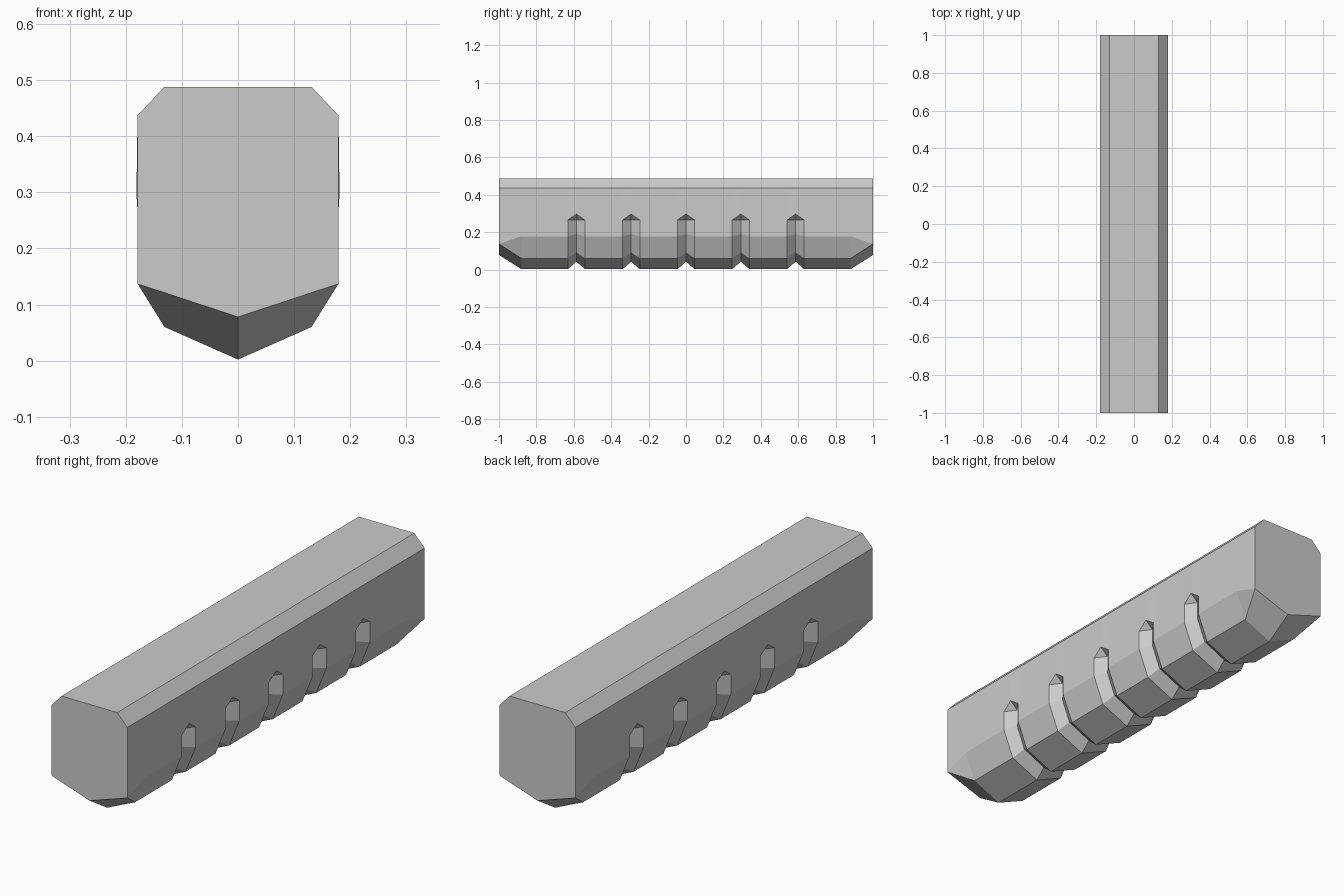
import bpy, bmesh

if "Cube" in bpy.data.objects:
    bpy.data.objects.remove(bpy.data.objects["Cube"])

# Half cross-sections, from top corner round to the keel (x, z)
TOP = [(0.131, 0.488), (0.179, 0.437)]
BODY = TOP + [(0.179, 0.265), (0.179, 0.265), (0.179, 0.178), (0.131, 0.06), (0, 0.002)]
GROOVE = TOP + [(0.181, 0.297), (0.145, 0.265), (0.145, 0.188), (0.107, 0.092), (0, 0.042)]
END = TOP + [(0.179, 0.137)] * 4 + [(0, 0.078)]

# Stations along the length
stations = [(-1, END), (-0.88, BODY)]
for i in range(-2, 3):
    c = i * 0.293
    stations += [(c - 0.046, BODY), (c, GROOVE), (c + 0.046, BODY)]
stations += [(0.88, BODY), (1, END)]

# Grooved bar: skin the stations, cap both ends, merge collapsed corners
bm = bmesh.new()
rings = []
for y, half in stations:
    full = half + [(-x, z) for x, z in reversed(half[:-1])]
    rings.append([bm.verts.new((x, y, z)) for x, z in full])
n = len(rings[0])
for a, b in zip(rings, rings[1:]):
    for k in range(n):
        j = (k + 1) % n
        bm.faces.new((a[k], a[j], b[j], b[k]))
bm.faces.new(rings[0])
bm.faces.new(rings[-1])
bmesh.ops.remove_doubles(bm, verts=bm.verts, dist=0.0005)
bmesh.ops.dissolve_degenerate(bm, edges=bm.edges, dist=0.0001)
bmesh.ops.recalc_face_normals(bm, faces=bm.faces)

# Merge flat neighbouring panels
bmesh.ops.dissolve_limit(bm, angle_limit=0.002, verts=bm.verts, edges=bm.edges)

mesh = bpy.data.meshes.new("grooved_bar")
bm.to_mesh(mesh)
bm.free()
bar = bpy.data.objects.new("grooved_bar", mesh)
bpy.context.collection.objects.link(bar)
